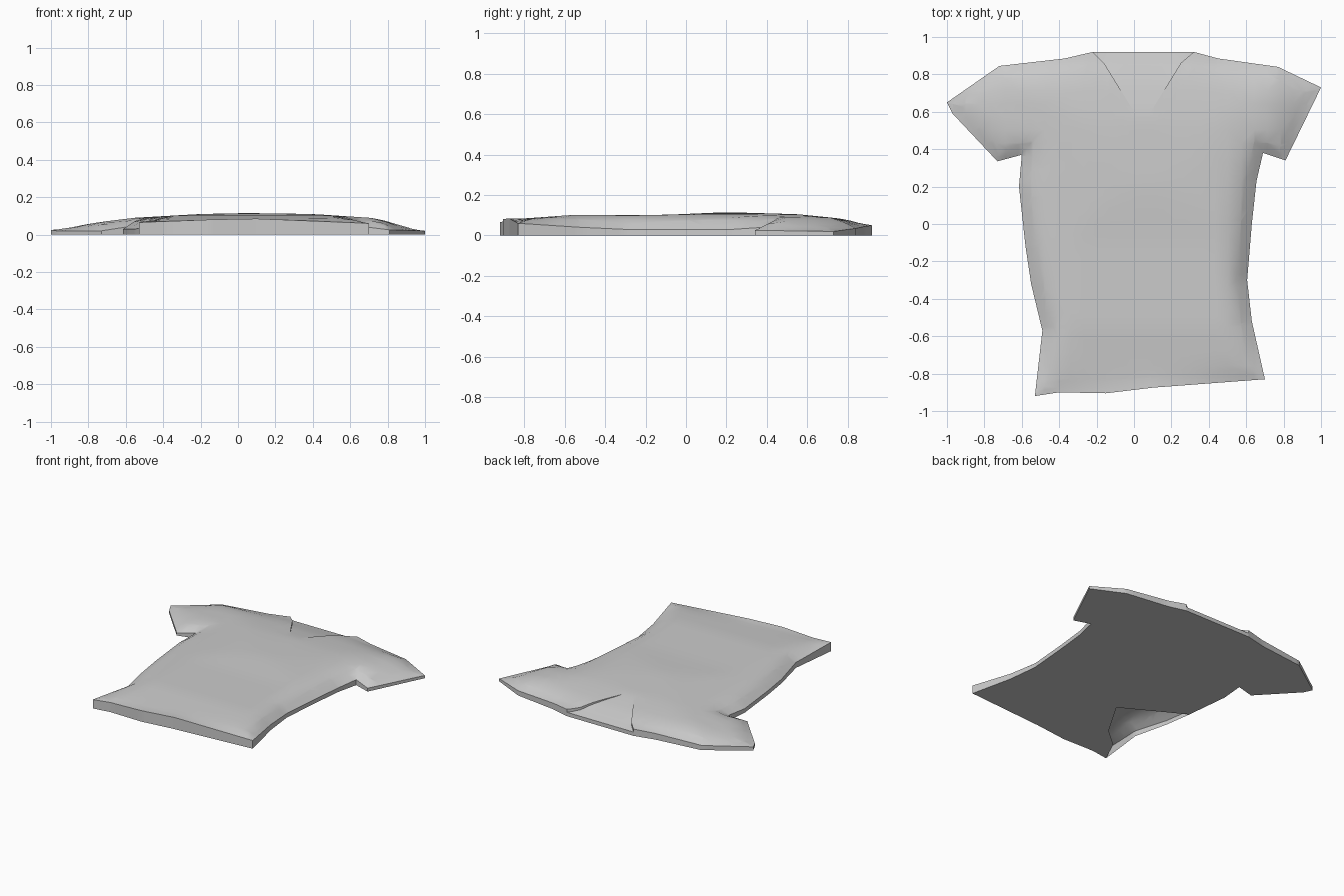
import bpy, bmesh, math
from mathutils import Vector
from mathutils.geometry import intersect_point_line

cube = bpy.data.objects.get("Cube")
if cube:
    bpy.data.objects.remove(cube)

# Garment outline, counterclockwise: x, y and rim height
HEM = [(-.53, -.92, .065), (-.4, -.9, .07), (-.15, -.905, .08), (.1, -.875, .085), (.7, -.83, .06)]
LEFT_SIDE = [(.63, -.52, .04), (.605, -.3, .03), (.63, 0, .03), (.655, .23, .03), (.69, .38, .04)]
LEFT_SLEEVE = [(.81, .34, .025), (1, .73, .02), (.77, .84, .035), (.45, .885, .045), (.32, .92, .05)]
RIGHT_SLEEVE = [(-.22, .92, .05), (-.37, .885, .045), (-.72, .845, .035), (-1, .65, .025),
                (-.97, .59, .02), (-.73, .335, .02), (-.6, .37, .04)]
RIGHT_SIDE = [(-.615, .2, .03), (-.58, -.12, .03), (-.55, -.32, .03), (-.49, -.57, .04)]
OUTLINE = [Vector(p) for p in HEM + LEFT_SIDE + LEFT_SLEEVE + RIGHT_SLEEVE + RIGHT_SIDE]
# V neckline, from the left shoulder round to the right one
NECK = [(.25, .86), (.09, .6), (0, .6), (-.16, .86)]
# Loose edge of the back panel beside the right hem corner
LOOSE = [(-.15, -.36), (-.31, -.63), (-.45, -.75)]
# Height of the fabric across the width and along the length
ACROSS = [(-1, .025), (-.73, .068), (-.55, .09), (-.2, .11), (.05, .115), (.4, .11), (.73, .088), (1, .02)]
ALONG = [(-.92, .075), (-.55, .102), (-.1, .102), (.2, .115), (.55, .105), (.75, .085), (.92, .055)]


def lookup(table, t):
    for (a, za), (b, zb) in zip(table, table[1:]):
        if t <= b:
            return za + (zb - za) * max(0, (t - a) / (b - a))
    return table[-1][1]


def nearest_rim(co):
    """Distance to the outline and the rim height there."""
    best = (9, 0)
    for a, b in zip(OUTLINE, OUTLINE[1:] + OUTLINE[:1]):
        _, f = intersect_point_line(co.to_2d(), a.to_2d(), b.to_2d())
        p = a.lerp(b, min(1, max(0, f)))
        best = min(best, ((p - co).to_2d().length, p.z))
    return best


def fabric_height(co):
    d, rim = nearest_rim(co)
    top = min(lookup(ACROSS, co.x), lookup(ALONG, co.y))
    return rim + (top - rim) * math.sin(min(1, d / .13) * math.pi / 2)


fabric = bpy.data.materials.new("grey fabric")
fabric.use_nodes = True
fabric.diffuse_color = (.6, .6, .6, 1)
fabric.node_tree.nodes["Principled BSDF"].inputs["Base Color"].default_value = (.6, .6, .6, 1)


def make_object(name, bm):
    mesh = bpy.data.meshes.new(name)
    bm.to_mesh(mesh)
    bm.free()
    mesh.materials.append(fabric)
    ob = bpy.data.objects.new(name, mesh)
    bpy.context.collection.objects.link(ob)
    bpy.ops.object.select_all(action='DESELECT')
    bpy.context.view_layer.objects.active = ob
    ob.select_set(True)
    bpy.ops.object.shade_smooth_by_angle(angle=math.radians(40))
    return ob


# Front panel and inner collar as two flat faces joined at the bottom of the V
bm = bmesh.new()
collar_layer = bm.faces.layers.int.new("collar")
front_verts = [bm.verts.new((p.x, p.y, 0)) for p in OUTLINE]
neck_verts = [bm.verts.new((x, y, 0)) for x, y in NECK]
shoulder = len(HEM + LEFT_SIDE + LEFT_SLEEVE)
front = bm.faces.new(front_verts[:shoulder] + neck_verts + front_verts[shoulder:])
collar_top = [bm.verts.new((x, y, 0)) for x, y in (NECK[3], (-.22, .92), (.32, .92), NECK[0])]
collar = bm.faces.new([neck_verts[1], neck_verts[2]] + [collar_top[0]] + [collar_top[1], collar_top[2], collar_top[3]][::1])
bm.normal_update()
for face in (front, collar):
    if face.normal.z < 0:
        face.normal_flip()
collar[collar_layer] = 1

# Rounded border loops, then a regular grid of cuts
for width in (.025, .035):
    bmesh.ops.inset_individual(bm, faces=[front], thickness=width, use_even_offset=True)
for axis in (Vector((1, 0, 0)), Vector((0, 1, 0))):
    for i in range(-13, 14):
        bmesh.ops.bisect_plane(bm, geom=bm.verts[:] + bm.edges[:] + bm.faces[:],
                               plane_co=axis * (i * .07 + .012), plane_no=axis)

# Raise the fabric and tuck the collar just below the front panel
for v in bm.verts:
    v.co.z = fabric_height(v.co)
    if all(f[collar_layer] for f in v.link_faces):
        v.co.z -= .022 * max(0, v.co.y - .6) / .32

# Walls of the hem, sides, cuffs and neckline
rim = [e for e in bm.edges if e.is_boundary]
wall = bmesh.ops.extrude_edge_only(bm, edges=rim)
for v in wall["geom"]:
    if isinstance(v, bmesh.types.BMVert):
        v.co.z = 0
make_object("shirt_front", bm)

# Back panel lying flat, open beside the right hem corner
bm = bmesh.new()
start = len(OUTLINE) - 3
path = [p.to_2d() for p in OUTLINE[:start + 1]] + [Vector(p) for p in LOOSE]
back = bm.faces.new([bm.verts.new((p.x, p.y, 0)) for p in path])
bm.normal_update()
if back.normal.z > 0:
    back.normal_flip()
bmesh.ops.triangulate(bm, faces=bm.faces[:])
make_object("shirt_back", bm)
